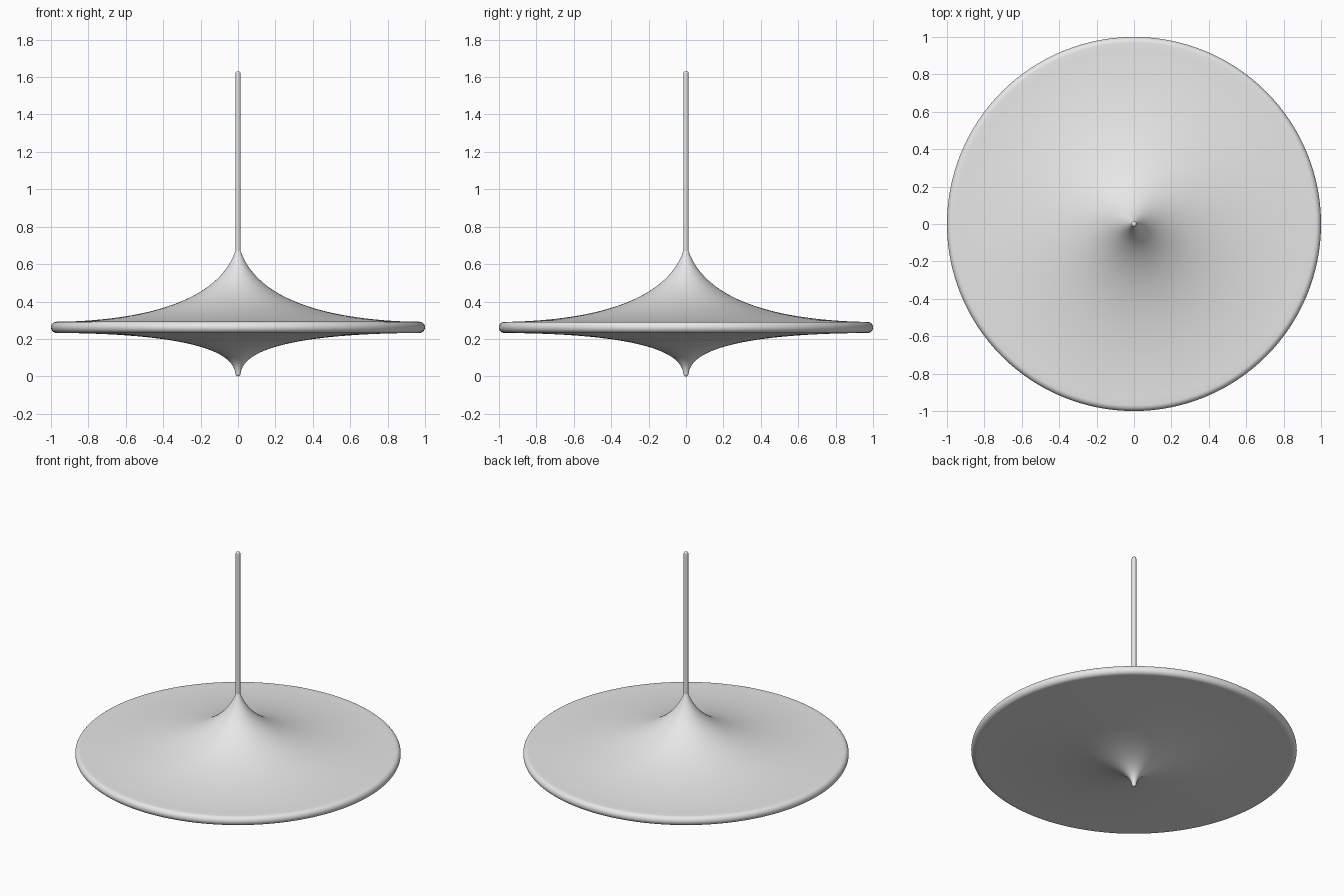
import bpy, bmesh, math
from mathutils import Vector
from mathutils.geometry import interpolate_bezier

cube = bpy.data.objects.get("Cube")
if cube:
    bpy.data.objects.remove(cube, do_unlink=True)

grey = bpy.data.materials.new("light_grey")
grey.use_nodes = True
grey.diffuse_color = (0.8, 0.8, 0.8, 1)
grey.node_tree.nodes["Principled BSDF"].inputs["Base Color"].default_value = (0.8, 0.8, 0.8, 1)


def curve(points, count):
    """Sample a cubic bezier given as (radius, height) control points."""
    pts = [Vector((r, 0, z)) for r, z in points]
    return [(p.x, p.z) for p in interpolate_bezier(*pts, count)]


def arc(r, z, radius, start, end, count):
    """Sample a circular arc, angles in degrees from the outward direction."""
    angles = [math.radians(start + (end - start) * i / (count - 1)) for i in range(count)]
    return [(r + radius * math.cos(a), z + radius * math.sin(a)) for a in angles]


def lathe(name, profile, steps):
    """Revolve a (radius, height) profile around the z axis."""
    bm = bmesh.new()
    verts = [bm.verts.new((r, 0, z)) for r, z in profile]
    edges = [bm.edges.new(pair) for pair in zip(verts, verts[1:])]
    bmesh.ops.spin(bm, geom=verts + edges, axis=(0, 0, 1), cent=(0, 0, 0),
                   angle=math.tau, steps=steps)
    bmesh.ops.remove_doubles(bm, verts=bm.verts, dist=0.0001)
    bmesh.ops.recalc_face_normals(bm, faces=bm.faces)
    mesh = bpy.data.meshes.new(name)
    bm.to_mesh(mesh)
    bm.free()
    mesh.materials.append(grey)
    obj = bpy.data.objects.new(name, mesh)
    bpy.context.collection.objects.link(obj)
    bpy.ops.object.select_all(action='DESELECT')
    obj.select_set(True)
    bpy.context.view_layer.objects.active = obj
    bpy.ops.object.shade_smooth_by_angle(angle=math.radians(35))
    return obj


# Flared disc: rounded tip, concave underside, round rim, concave upper cone
tip = [(0, 0)] + arc(0, 0.014, 0.014, -75, -10, 5)
underside = curve([(0.015, 0.02), (0.03, 0.13), (0.25, 0.226), (0.95, 0.232)], 32)
rim = arc(0.97, 0.262, 0.03, -90, 90, 13)
cone = curve([(0.93, 0.292), (0.38, 0.308), (0.09, 0.45), (0.014, 0.67)], 32)
lathe("spinning_disc", tip + underside + rim + cone + [(0, 0.67)], 128)

# Thin handle with a softened end
lathe("stem", [(0, 0.6), (0.014, 0.6), (0.014, 1.618)]
      + arc(0.004, 1.62, 0.01, 0, 90, 5) + [(0, 1.63)], 24)
